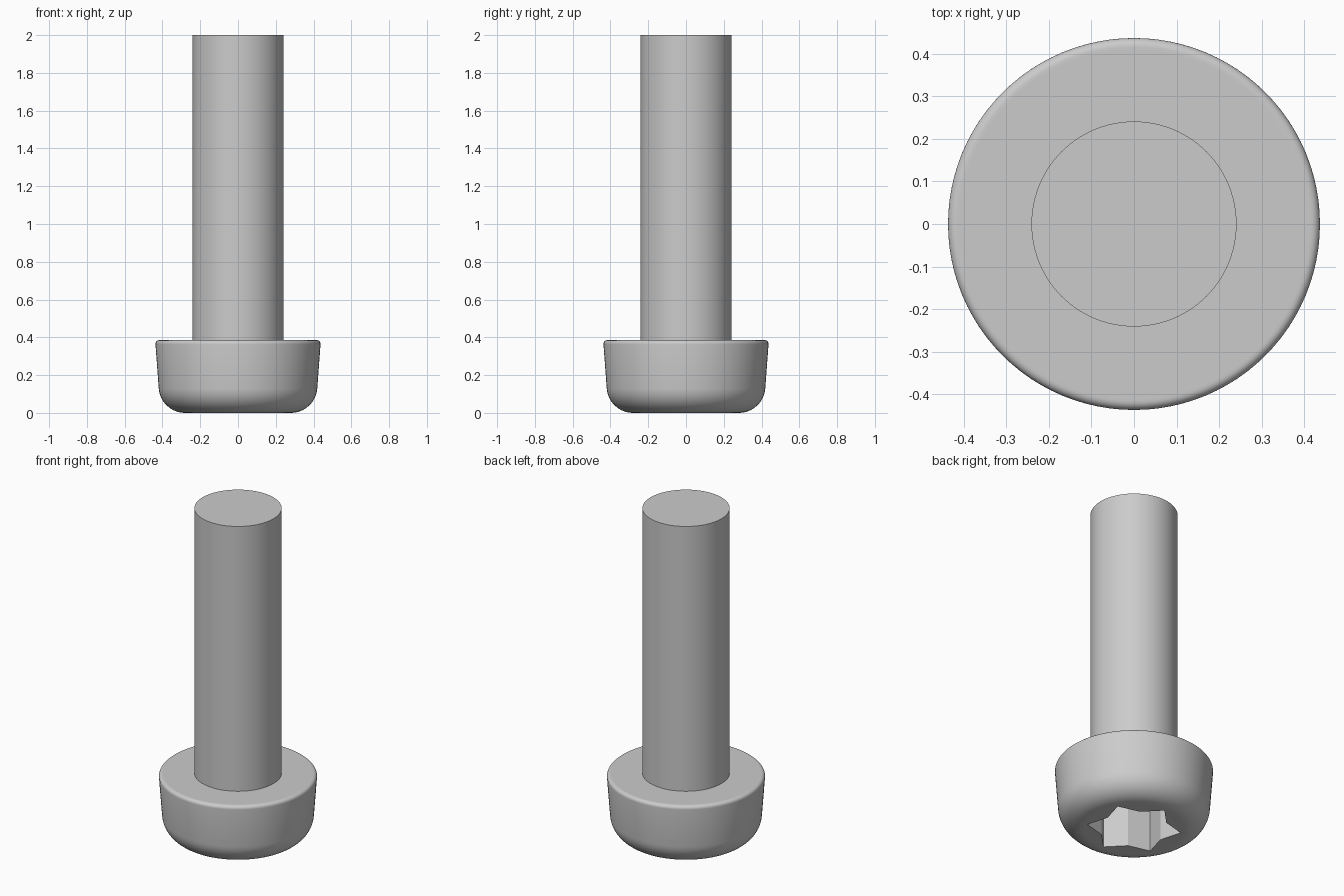
import bpy, bmesh, math

if "Cube" in bpy.data.objects:
    bpy.data.objects.remove(bpy.data.objects["Cube"])

SEG = 96
steel = bpy.data.materials.new("steel_grey")
steel.diffuse_color = (0.6, 0.6, 0.6, 1)
steel.use_nodes = True
steel.node_tree.nodes["Principled BSDF"].inputs["Base Color"].default_value = steel.diffuse_color


def make_object(name, bm):
    bmesh.ops.recalc_face_normals(bm, faces=bm.faces)
    me = bpy.data.meshes.new(name)
    bm.to_mesh(me)
    bm.free()
    ob = bpy.data.objects.new(name, me)
    bpy.context.collection.objects.link(ob)
    me.materials.append(steel)
    return ob


def arc(cx, cz, r, a0, a1, n):
    return [(cx + r * math.cos(math.radians(a0 + (a1 - a0) * i / n)),
             cz + r * math.sin(math.radians(a0 + (a1 - a0) * i / n))) for i in range(n + 1)]


def lathe(name, profile):
    """Revolve (radius, z) points about z and cap both ends."""
    bm = bmesh.new()
    rings = [[bm.verts.new((r * math.cos(2 * math.pi * i / SEG),
                            r * math.sin(2 * math.pi * i / SEG), z)) for i in range(SEG)]
             for r, z in profile]
    for a, b in zip(rings, rings[1:]):
        for i in range(SEG):
            j = (i + 1) % SEG
            bm.faces.new((a[i], a[j], b[j], b[i]))
    bm.faces.new(rings[0])
    bm.faces.new(rings[-1])
    return make_object(name, bm)


def smooth(ob):
    bpy.ops.object.select_all(action='DESELECT')
    ob.select_set(True)
    bpy.context.view_layer.objects.active = ob
    bpy.ops.object.shade_smooth_by_angle(angle=math.radians(30))


# Tapered head: rounded outer face at the bottom, small fillet under the shank
head = lathe("head", [(0.275, 0)] + arc(0.28, 0.14, 0.14, -90, -4, 12)
             + arc(0.417, 0.365, 0.02, -4, 90, 6) + [(0.41, 0.385)])

# Plain shank
shank = lathe("shank", [(0.241, 0.375), (0.241, 2.0)])

# Six-pointed drive socket cut into the bottom of the head
DEPTH = 0.29
bm = bmesh.new()
star = []
for i in range(12):
    r = 0.262 if i % 2 == 0 else 0.19
    a = math.radians(30 + 30 * i)
    star.append(bm.verts.new((r * math.cos(a), r * math.sin(a), -0.1)))
face = bm.faces.new(star)
out = bmesh.ops.extrude_face_region(bm, geom=[face])
for v in out["geom"]:
    if isinstance(v, bmesh.types.BMVert):
        v.co.z = DEPTH
cutter = make_object("socket_cutter", bm)
cutter.hide_render = True

mod = head.modifiers.new("socket", 'BOOLEAN')
mod.operation = 'DIFFERENCE'
mod.solver = 'EXACT'
mod.object = cutter
bpy.context.view_layer.objects.active = head
head.select_set(True)
bpy.ops.object.modifier_apply(modifier=mod.name)
bpy.data.objects.remove(cutter)

smooth(head)
smooth(shank)
